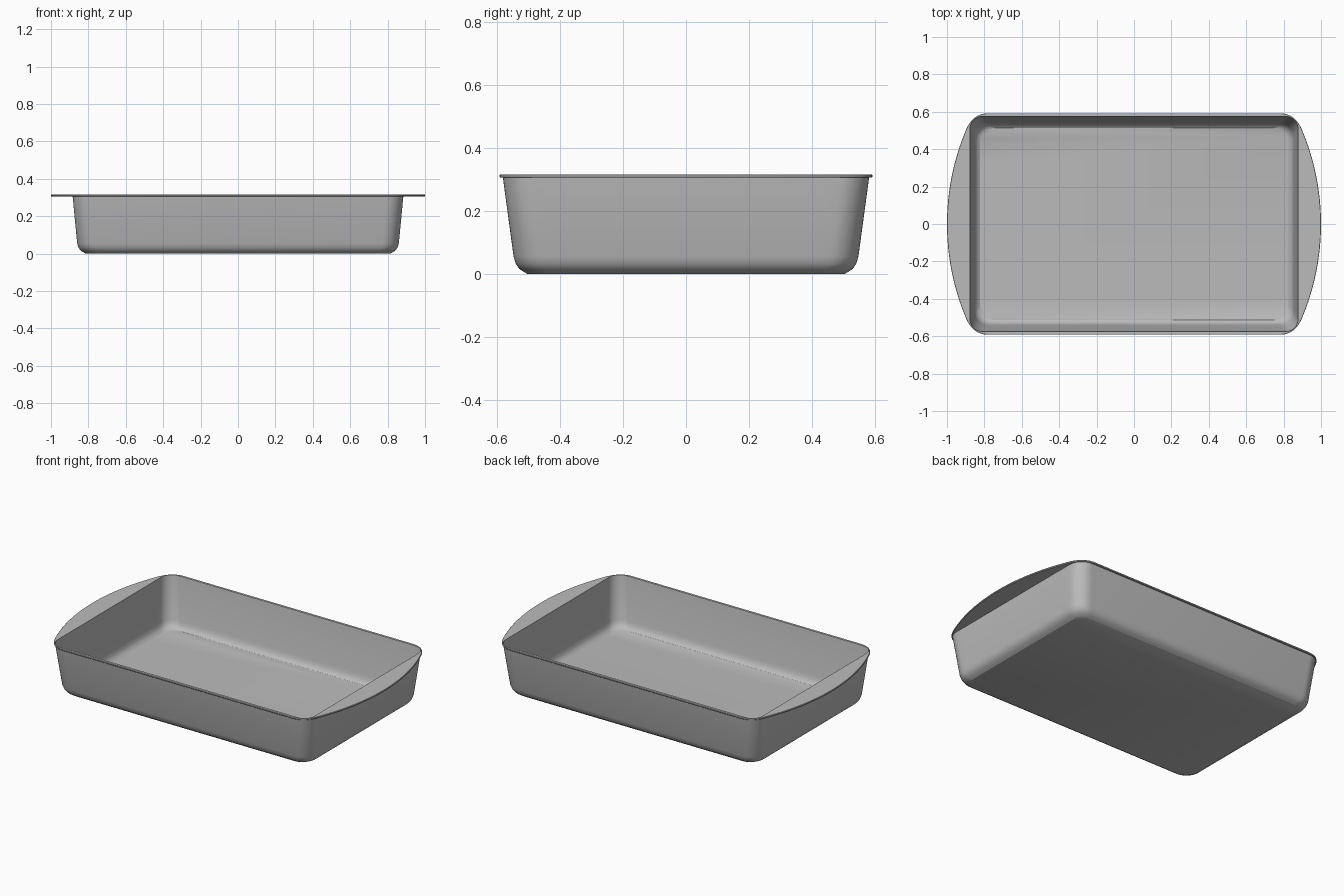
import bpy, bmesh, math

cube = bpy.data.objects.get("Cube")
if cube:
    bpy.data.objects.remove(cube, do_unlink=True)

grey = bpy.data.materials.new("grey metal")
grey.use_nodes = True
colour = (0.5, 0.5, 0.5, 1)
grey.diffuse_color = colour
grey.node_tree.nodes["Principled BSDF"].inputs["Base Color"].default_value = colour

SIDE, CORNER = 12, 10   # segments per half end and per corner


def mirror_quadrant(q):
    """Close a first-quadrant outline, starting on the x axis, into a full loop."""
    half = q + [(-x, y) for x, y in reversed(q)][:-1]
    return half + [(-q[0][0], 0)] + [(-x, -y) for x, y in half[1:]][:len(half) - 1]


def rounded_rect(hx, hy, r):
    q = [(hx, (hy - r) * i / SIDE) for i in range(SIDE)]
    for i in range(CORNER + 1):
        a = math.pi / 2 * i / CORNER
        q.append((hx - r + r * math.cos(a), hy - r + r * math.sin(a)))
    return mirror_quadrant(q)


def rim_outline(inset=0.0):
    """Straight long sides, bowed ends that form the two grips."""
    R, y0, hy = 1.3, 0.5, 0.592 - inset
    bow = lambda y: 1 - inset - R + math.sqrt(R * R - y * y)
    q = [(bow(y0 * i / SIDE), y0 * i / SIDE) for i in range(SIDE)]
    p0, p1, p2 = (bow(y0), y0), (0.862 - inset, hy), (0.78, hy)
    for i in range(CORNER + 1):
        t = i / CORNER
        q.append(tuple((1 - t) ** 2 * a + 2 * t * (1 - t) * b + t * t * c
                       for a, b, c in zip(p0, p1, p2)))
    return mirror_quadrant(q)


# Rings from the underside, up the outer wall, over the rim, down to the inner floor
rings = [(rounded_rect(0.815, 0.505, 0.075), 0.0),
         (rounded_rect(0.825, 0.515, 0.08), 0.006),
         (rounded_rect(0.841, 0.530, 0.085), 0.016),
         (rounded_rect(0.853, 0.541, 0.09), 0.032),
         (rounded_rect(0.860, 0.548, 0.09), 0.055),
         (rounded_rect(0.884, 0.582, 0.09), 0.306),
         (rim_outline(0.002), 0.306),
         (rim_outline(), 0.308),
         (rim_outline(), 0.314),
         (rim_outline(0.002), 0.316),
         (rounded_rect(0.878, 0.576, 0.07), 0.316),
         (rounded_rect(0.853, 0.541, 0.075), 0.060),
         (rounded_rect(0.848, 0.535, 0.078), 0.038),
         (rounded_rect(0.838, 0.526, 0.08), 0.022),
         (rounded_rect(0.824, 0.513, 0.08), 0.013)]

bm = bmesh.new()
loops = [[bm.verts.new((x, y, z)) for x, y in pts] for pts, z in rings]
n = len(loops[0])
for a, b in zip(loops, loops[1:]):
    for i in range(n):
        j = (i + 1) % n
        bm.faces.new((a[i], a[j], b[j], b[i]))
bm.faces.new(list(reversed(loops[0])))   # underside
bm.faces.new(loops[-1])                  # inner floor
bmesh.ops.recalc_face_normals(bm, faces=bm.faces)

mesh = bpy.data.meshes.new("baking_pan")
bm.to_mesh(mesh)
bm.free()
pan = bpy.data.objects.new("baking_pan", mesh)
mesh.materials.append(grey)
bpy.context.collection.objects.link(pan)

bpy.ops.object.select_all(action='DESELECT')
pan.select_set(True)
bpy.context.view_layer.objects.active = pan
bpy.ops.object.shade_smooth_by_angle(angle=math.radians(28))
